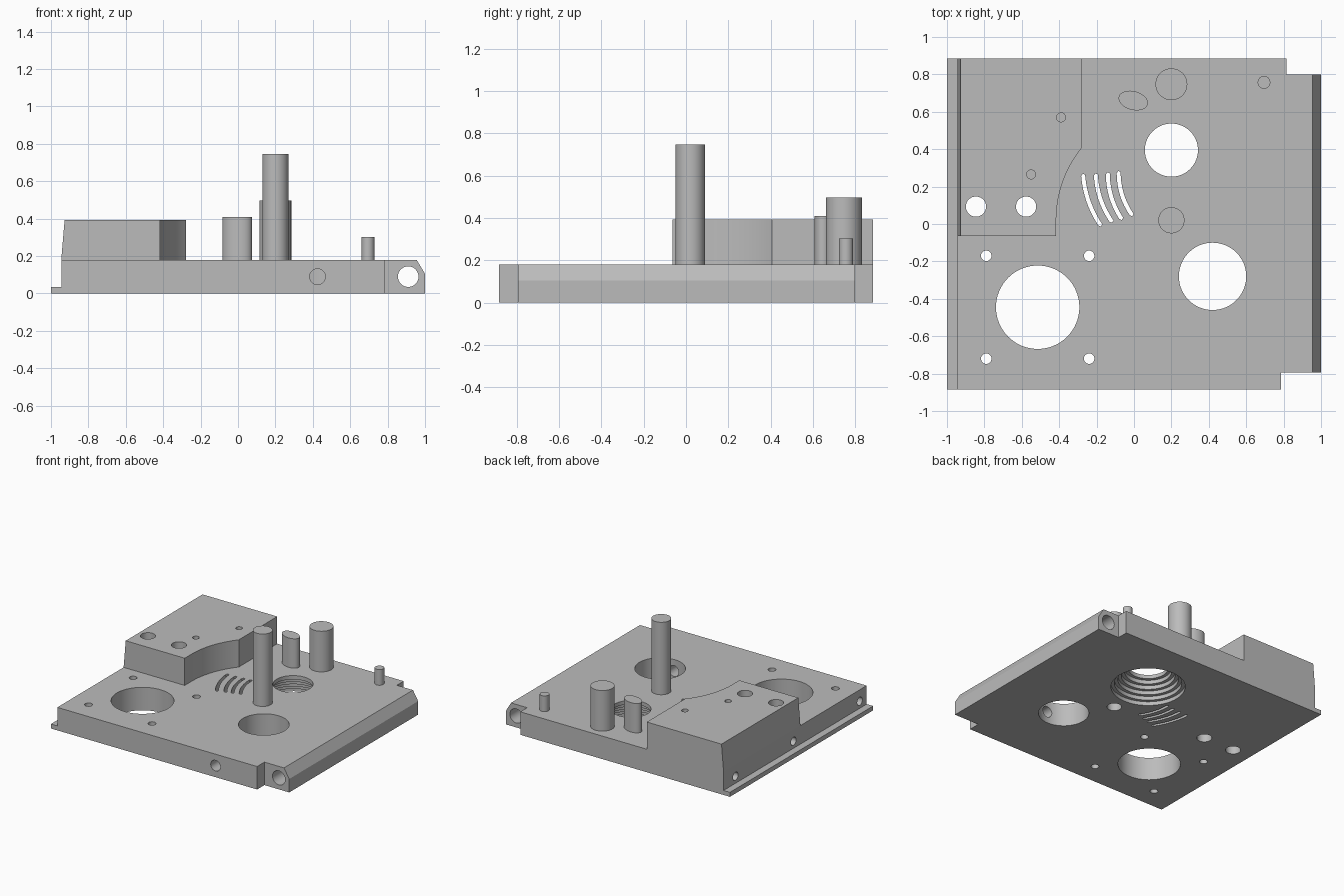
import bpy, bmesh, math
from mathutils import Vector, Matrix

if "Cube" in bpy.data.objects:
    bpy.data.objects.remove(bpy.data.objects["Cube"])

GREY = (0.5, 0.5, 0.5, 1)
metal = bpy.data.materials.new("machined_grey")
metal.use_nodes = True
metal.diffuse_color = GREY
bsdf = next(n for n in metal.node_tree.nodes if n.type == 'BSDF_PRINCIPLED')
bsdf.inputs["Base Color"].default_value = GREY


def make_object(name, bm):
    bmesh.ops.recalc_face_normals(bm, faces=bm.faces)
    mesh = bpy.data.meshes.new(name)
    bm.to_mesh(mesh)
    bm.free()
    mesh.materials.append(metal)
    obj = bpy.data.objects.new(name, mesh)
    bpy.context.collection.objects.link(obj)
    return obj


def prism(name, outline, low, high, axis='z'):
    """Extrude an outline along z, or an xz profile along y."""
    place = (lambda a, b, c: (a, b, c)) if axis == 'z' else (lambda a, b, c: (a, c, b))
    bm = bmesh.new()
    face = bm.faces.new([bm.verts.new(place(a, b, low)) for a, b in outline])
    extruded = bmesh.ops.extrude_face_region(bm, geom=[face])["geom"]
    verts = [v for v in extruded if isinstance(v, bmesh.types.BMVert)]
    bmesh.ops.translate(bm, verts=verts, vec=place(0, 0, high - low))
    return make_object(name, bm)


def cylinder(name, start, end, radius, sides=48):
    start, end = Vector(start), Vector(end)
    span = end - start
    turn = span.to_track_quat('Z', 'Y').to_matrix().to_4x4()
    bm = bmesh.new()
    bmesh.ops.create_cone(bm, cap_ends=True, segments=sides, radius1=radius,
                          radius2=radius, depth=span.length,
                          matrix=Matrix.Translation((start + end) / 2) @ turn)
    return make_object(name, bm)


def rectangle(x0, x1, y0, y1):
    return [(x0, y0), (x1, y0), (x1, y1), (x0, y1)]


def arc_slot(top, bottom, bulge=0.018, half_width=0.011, steps=12):
    """Outline of a curved slot bowed towards the lower left."""
    top, bottom = Vector(top), Vector(bottom)
    along = (bottom - top).normalized()
    side = Vector((along.y, -along.x))
    left, right = [], []
    for i in range(steps + 1):
        t = i / steps
        centre = top.lerp(bottom, t) + side * bulge * 4 * t * (1 - t)
        left.append(centre + side * half_width)
        right.append(centre - side * half_width)
    ends = [bottom + along * half_width * 0.8], [top - along * half_width * 0.8]
    return [tuple(p) for p in left + ends[0] + right[::-1] + ends[1]]


def cut(obj, cutters):
    for cutter in cutters:
        mod = obj.modifiers.new("cut", 'BOOLEAN')
        mod.operation, mod.solver, mod.object = 'DIFFERENCE', 'EXACT', cutter
    graph = bpy.context.evaluated_depsgraph_get()
    mesh = bpy.data.meshes.new_from_object(obj.evaluated_get(graph))
    obj.modifiers.clear()
    obj.data = mesh


TOP = 0.18
BLOCK_TOP = 0.393
BORE_Z = 0.09

# Base plate with a low left lip and a chamfered right edge
plate = prism("base_plate", [(-1, 0), (1, 0), (1, 0.105), (0.955, TOP),
                             (-0.945, TOP), (-0.945, 0.035), (-1, 0.035)],
              -0.885, 0.885, axis='y')

# Raised block with a concave arc about the tall pillar
pillar = Vector((0.2, 0.02))
arc = []
for i in range(17):
    a = math.pi - i / 16 * math.radians(39)
    arc.append((pillar.x + 0.616 * math.cos(a), pillar.y + 0.616 * math.sin(a)))
block = prism("raised_block", [(-0.945, -0.065), (-0.416, -0.065)] + arc
              + [(-0.28, 0.885), (-0.945, 0.885)], TOP, BLOCK_TOP)
for v in block.data.vertices:
    if v.co.x < -0.94 and v.co.z > TOP + 0.1:
        v.co.x = -0.927

# Corner notches
plate_cutters = [
    prism("front_notch", rectangle(0.785, 1.1, -1, -0.795), -0.1, 0.3),
    prism("back_notch", rectangle(0.815, 1.1, 0.8, 1), -0.1, 0.3),
]

# Round holes straight through the plate
through = [(0.42, -0.28, 0.18), (-0.515, -0.445, 0.223)]
through += [(x, y, 0.028) for x in (-0.79, -0.24) for y in (-0.72, -0.17)]
for x, y, r in through:
    plate_cutters.append(cylinder("hole", (x, y, -0.1), (x, y, 0.3), r, 64))

# Stepped opening that widens downwards
STEPS = 6
for i in range(STEPS):
    r = 0.142 + (0.265 - 0.142) * i / (STEPS - 1)
    height = 0.3 if i == 0 else TOP * (1 - i / STEPS)
    plate_cutters.append(cylinder("step", (0.2, 0.395, -0.1), (0.2, 0.395, height), r, 64))

# Curved vent slots
for top, bottom in [((-0.272, 0.26), (-0.18, -0.005)), ((-0.204, 0.262), (-0.12, 0.015)),
                    ((-0.14, 0.268), (-0.068, 0.03)), ((-0.082, 0.275), (-0.012, 0.05))]:
    plate_cutters.append(prism("slot", arc_slot(top, bottom), -0.1, 0.3))

# Horizontal bores and the socket under the pillar
plate_cutters += [
    cylinder("front_bore", (0.425, -1, BORE_Z), (0.425, -0.3, BORE_Z), 0.042),
    cylinder("edge_bore", (0.91, -1, BORE_Z), (0.91, 1, BORE_Z), 0.055),
    cylinder("socket", (*pillar, -0.1), (*pillar, 0.17), 0.052),
]
for y in (-0.8, 0.02, 0.737):
    plate_cutters.append(cylinder("side_bore", (-1.1, y, BORE_Z), (-0.7, y, BORE_Z), 0.032))

# Holes shared by block and plate, and blind holes in the block
shared = [cylinder("block_hole", (x, 0.093, -0.1), (x, 0.093, 0.5), 0.054)
          for x in (-0.845, -0.577)]
blind = [cylinder("blind_hole", (x, y, 0.25), (x, y, 0.5), 0.024)
         for x, y in ((-0.39, 0.57), (-0.55, 0.265))]

cut(plate, plate_cutters + shared)
cut(block, shared + blind)
for cutter in plate_cutters + shared + blind:
    bpy.data.objects.remove(cutter)

# Standing posts
parts = [plate, block]
for name, x, y, r, height in [("tall_pillar", pillar.x, pillar.y, 0.07, 0.747),
                              ("back_post", 0.2, 0.747, 0.085, 0.498),
                              ("small_pin", 0.695, 0.757, 0.034, 0.303)]:
    parts.append(cylinder(name, (x, y, TOP), (x, y, height), r))

# Oval post
oval = cylinder("oval_post", (0, 0, TOP), (0, 0, 0.41), 1)
oval.data.transform(Matrix.Translation((-0.004, 0.66, 0))
                    @ Matrix.Rotation(math.radians(-15), 4, 'Z')
                    @ Matrix.Diagonal((0.08, 0.05, 1, 1)))
parts.append(oval)

# Smooth the round walls and keep the edges sharp
bpy.ops.object.select_all(action='DESELECT')
for part in parts:
    part.select_set(True)
bpy.context.view_layer.objects.active = plate
bpy.ops.object.shade_smooth_by_angle(angle=math.radians(30))
